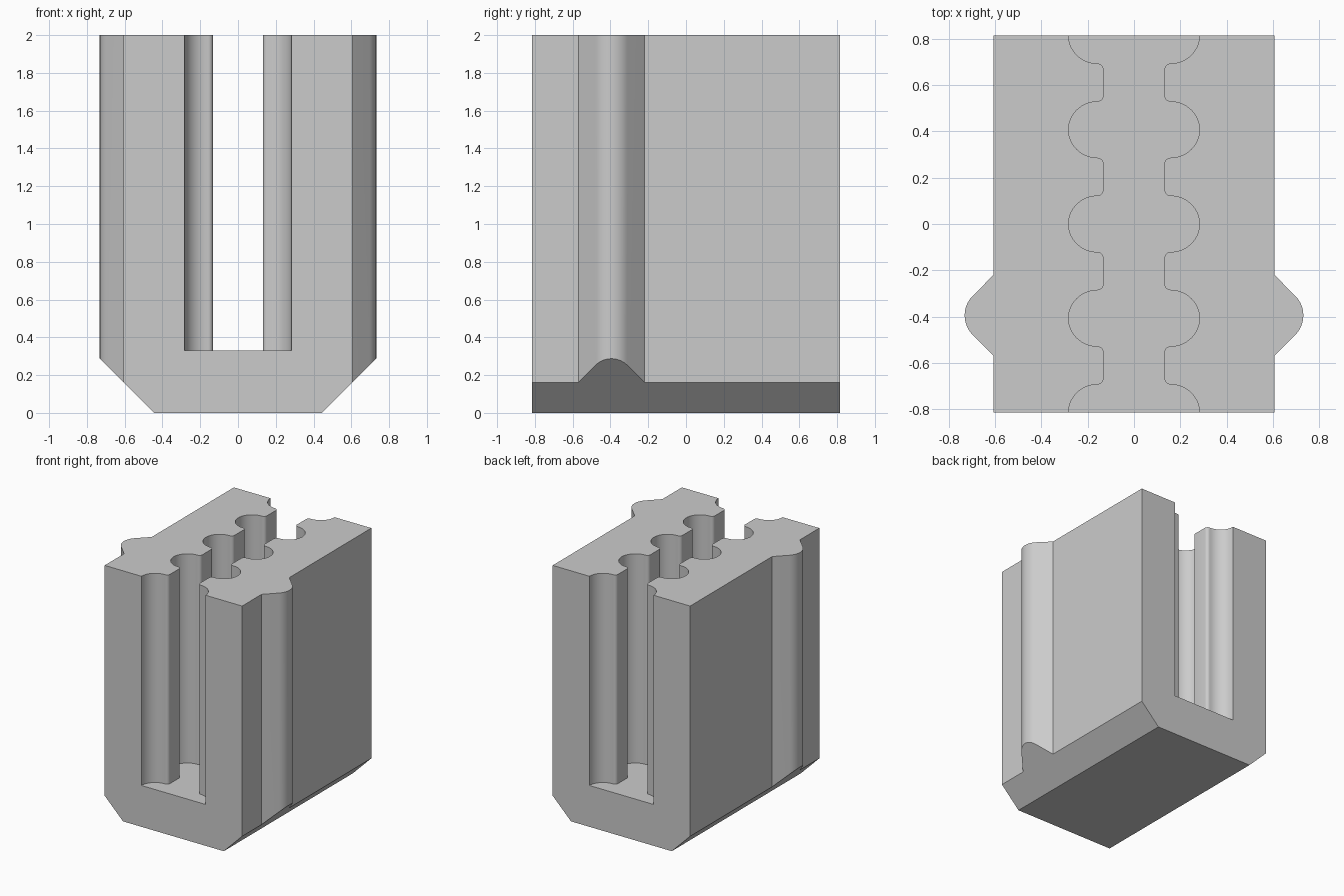
import bpy, bmesh
from math import sin, cos, pi, radians, sqrt

cube = bpy.data.objects.get("Cube")
if cube:
    bpy.data.objects.remove(cube, do_unlink=True)

HALF_X, HALF_Y, HEIGHT = 0.607, 0.815, 2.0
PITCH = HALF_Y / 2

grey = bpy.data.materials.new("light grey")
grey.use_nodes = True
grey.diffuse_color = (0.6, 0.6, 0.6, 1)
grey.node_tree.nodes["Principled BSDF"].inputs["Base Color"].default_value = grey.diffuse_color


def arc(cx, cy, rx, ry, start, end, steps):
    """Points along an elliptical arc, angles in degrees."""
    angles = [radians(start + (end - start) * i / steps) for i in range(steps + 1)]
    return [(cx + rx * cos(a), cy + ry * sin(a)) for a in angles]


def prism(name, right_side, bottom, top, chamfer=None):
    """Mirror a right-hand plan outline, extrude it upwards, chamfer the base."""
    outline = right_side + [(-x, y) for x, y in reversed(right_side)]
    bm = bmesh.new()
    base = bm.faces.new([bm.verts.new((x, y, bottom)) for x, y in outline])
    raised = bmesh.ops.extrude_face_region(bm, geom=[base])["geom"]
    verts = [v for v in raised if isinstance(v, bmesh.types.BMVert)]
    bmesh.ops.translate(bm, verts=verts, vec=(0, 0, top - bottom))
    if chamfer:
        for side in (-1, 1):
            cut = bmesh.ops.bisect_plane(
                bm, geom=bm.verts[:] + bm.edges[:] + bm.faces[:],
                plane_co=(side * chamfer, 0, 0), plane_no=(side, 0, -1), clear_outer=True)
            edges = [e for e in cut["geom_cut"] if isinstance(e, bmesh.types.BMEdge)]
            bmesh.ops.edgenet_fill(bm, edges=edges)
    bmesh.ops.recalc_face_normals(bm, faces=bm.faces)
    mesh = bpy.data.meshes.new(name)
    bm.to_mesh(mesh)
    bm.free()
    mesh.materials.append(grey)
    obj = bpy.data.objects.new(name, mesh)
    bpy.context.collection.objects.link(obj)
    return obj


# Block with a rounded 45 degree key ridge down each side
ridge_y, ridge_half, tip_x, tip_r = -0.395, 0.175, 0.732, 0.12
body_side = [(HALF_X, -HALF_Y), (HALF_X, ridge_y - ridge_half)]
body_side += arc(tip_x - tip_r, ridge_y, tip_r, tip_r, -45, 45, 16)
body_side += [(HALF_X, ridge_y + ridge_half), (HALF_X, HALF_Y)]
body = prism("slotted_block", body_side, 0, HEIGHT, chamfer=0.445)

# Slot with five round pockets joined by narrow filleted necks
pocket_x, pocket_rx, pocket_ry, fillet = 0.158, 0.125, 0.121, 0.026
slot_side = []
for i in range(-2, 3):
    y = i * PITCH
    offset = pocket_ry + fillet
    slot_side += arc(pocket_x, y - offset, fillet, fillet, 180, 90, 6)
    slot_side += arc(pocket_x, y, pocket_rx, pocket_ry, -90, 90, 28)[1:-1]
    slot_side += arc(pocket_x, y + offset, fillet, fillet, 270, 180, 6)
cutter = prism("slot_cutter", slot_side, 0.33, HEIGHT + 0.2)
cutter.hide_render = True

# Cut the slot, then smooth the rounded walls
slot = body.modifiers.new("slot", 'BOOLEAN')
slot.operation = 'DIFFERENCE'
slot.solver = 'EXACT'
slot.object = cutter
bpy.ops.object.select_all(action='DESELECT')
body.select_set(True)
bpy.context.view_layer.objects.active = body
bpy.ops.object.modifier_apply(modifier=slot.name)
bpy.data.objects.remove(cutter, do_unlink=True)
bpy.ops.object.shade_smooth_by_angle(angle=radians(30))
